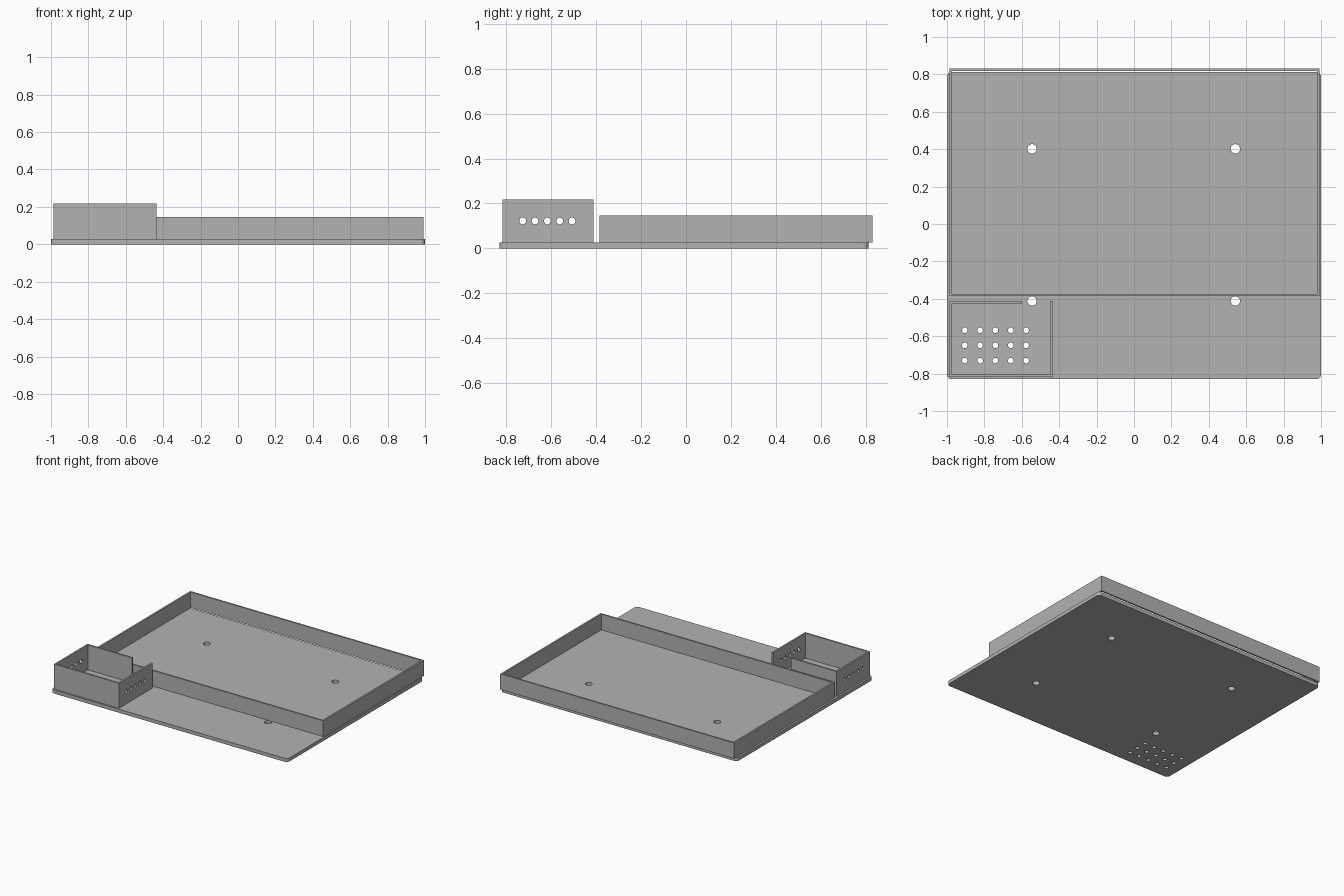
import bpy
import bmesh
from mathutils import Matrix

old = bpy.data.objects.get("Cube")
if old:
    bpy.data.objects.remove(old, do_unlink=True)

# Single plain grey finish
grey = bpy.data.materials.new("plain grey")
grey.use_nodes = True
colour = (0.45, 0.45, 0.45, 1)
grey.diffuse_color = colour
grey.node_tree.nodes["Principled BSDF"].inputs["Base Color"].default_value = colour

FLOOR, WALL = 0.027, 0.013


def add_box(bm, low, high):
    size = [b - a for a, b in zip(low, high)]
    centre = [(a + b) / 2 for a, b in zip(low, high)]
    matrix = Matrix.Translation(centre) @ Matrix.Diagonal((*size, 1))
    return bmesh.ops.create_cube(bm, size=1, matrix=matrix)["verts"]


def add_rod(bm, centre, radius, length, axis="Z", sides=24):
    matrix = Matrix.Translation(centre)
    if axis == "X":
        matrix = matrix @ Matrix.Rotation(1.5707963, 4, "Y")
    bmesh.ops.create_cone(bm, cap_ends=True, segments=sides, radius1=radius,
                          radius2=radius, depth=length, matrix=matrix)


def make_object(name, bm, cutter=False):
    mesh = bpy.data.meshes.new(name)
    bm.to_mesh(mesh)
    bm.free()
    obj = bpy.data.objects.new(name, mesh)
    bpy.context.collection.objects.link(obj)
    if cutter:
        obj.hide_render = True
        obj.hide_set(True)
        obj.display_type = "WIRE"
    else:
        mesh.materials.append(grey)
    return obj


def cut(obj, bm, name):
    mod = obj.modifiers.new(name, "BOOLEAN")
    mod.operation = "DIFFERENCE"
    mod.solver = "EXACT"
    mod.object = make_object(name, bm, cutter=True)


def walled_frame(name, x0, x1, y0, y1, top):
    # Open rectangular wall: a solid block with its middle cut away
    bm = bmesh.new()
    add_box(bm, (x0, y0, FLOOR), (x1, y1, top))
    obj = make_object(name, bm)
    bm = bmesh.new()
    add_box(bm, (x0 + WALL, y0 + WALL, 0), (x1 - WALL, y1 - WALL, top + 0.1))
    cut(obj, bm, name + "_hollow_cutter")
    return obj


# Base plate with rounded corners
bm = bmesh.new()
add_box(bm, (-1, -0.83, 0), (1, 0.812, FLOOR))
uprights = [e for e in bm.edges if abs(e.verts[0].co.z - e.verts[1].co.z) > 0.01]
bmesh.ops.bevel(bm, geom=uprights, offset=0.025, segments=5, profile=0.5, affect="EDGES")
base_plate = make_object("base_plate", bm)

# Mounting holes and the grid of floor vents
bm = bmesh.new()
for x in (-0.545, 0.542):
    for y in (-0.412, 0.402):
        add_rod(bm, (x, y, 0), 0.025, 0.2)
for col in range(5):
    for row in range(3):
        add_rod(bm, (-0.905 + 0.082 * col, -0.73 + 0.081 * row, 0), 0.015, 0.2)
cut(base_plate, bm, "plate_hole_cutter")

# Large shallow tray
walled_frame("tray_wall", -0.986, 0.991, -0.386, 0.831, 0.147)

# Small taller compartment with side vents and a cable notch
X0, X1, Y0, Y1, TOP = -0.986, -0.435, -0.817, -0.412, 0.218
compartment = walled_frame("compartment_wall", X0, X1, Y0, Y1, TOP)
bm = bmesh.new()
for i in range(5):
    add_rod(bm, ((X0 + X1) / 2, -0.727 + 0.055 * i, 0.122), 0.015, 0.8, "X")
cut(compartment, bm, "side_vent_cutter")
bm = bmesh.new()
add_box(bm, (-0.6, Y1 - 0.03, 0), (X1 - WALL, Y1 + 0.02, TOP + 0.1))
cut(compartment, bm, "cable_notch_cutter")
